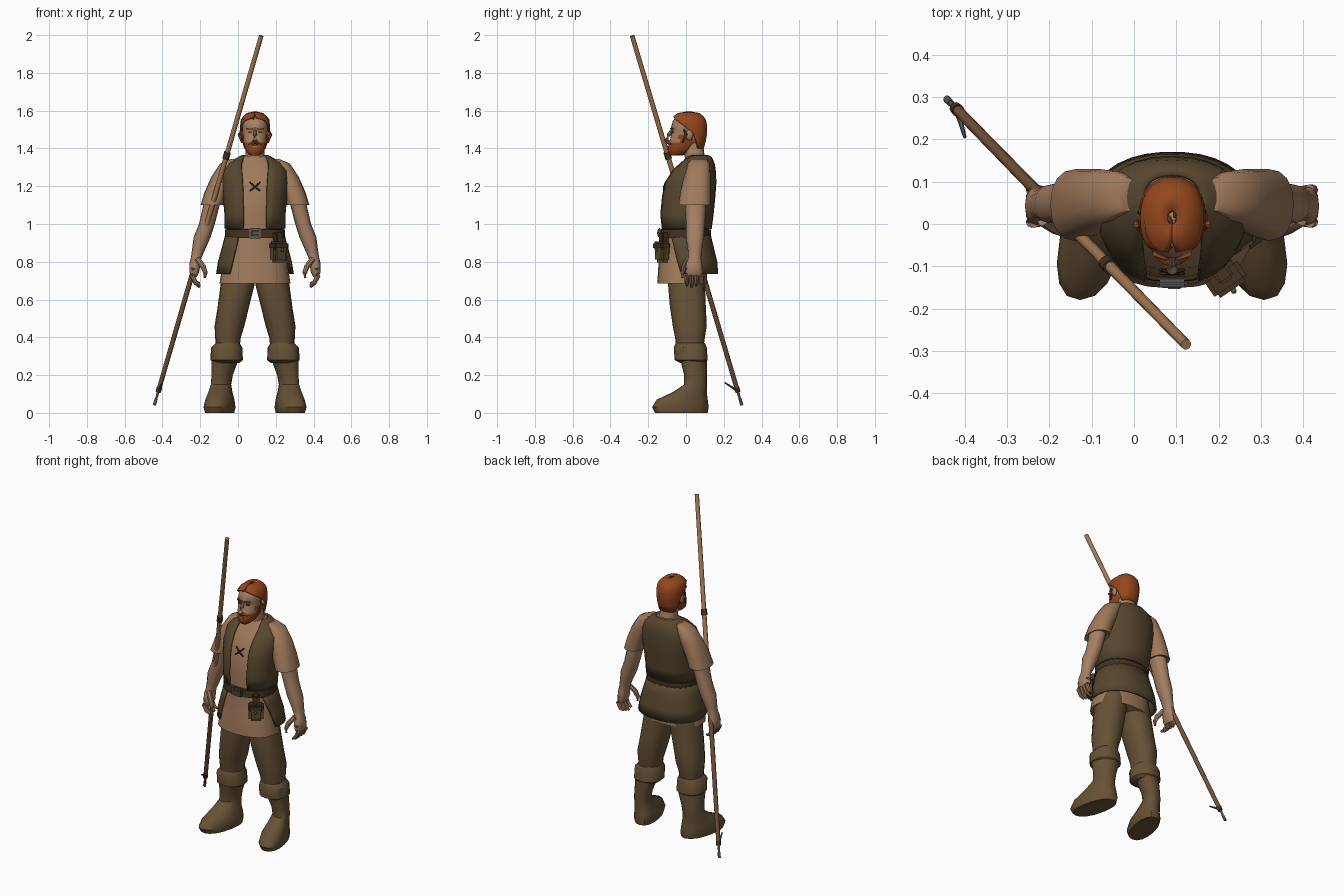
import bpy, bmesh, math, random
from mathutils import Vector, Matrix

if "Cube" in bpy.data.objects:
    bpy.data.objects.remove(bpy.data.objects["Cube"])

BODY_X = 0.09  # the figure stands a little beside the origin, the staff balances it
SIDES = (("left", 1), ("right", -1))
made = []


def material(name, rgb):
    linear = [(c / 255 / 12.92) if c < 11 else ((c / 255 + 0.055) / 1.055) ** 2.4 for c in rgb]
    mat = bpy.data.materials.new(name)
    mat.use_nodes = True
    mat.diffuse_color = (*linear, 1)
    node = mat.node_tree.nodes["Principled BSDF"]
    node.inputs["Base Color"].default_value = (*linear, 1)
    node.inputs["Roughness"].default_value = 0.9
    return mat


LINEN = material("linen", (160, 122, 92))
SKIN = material("skin", (166, 128, 101))
VEST = material("olive_leather", (88, 71, 46))
CLOTH = material("brown_cloth", (103, 81, 54))
DARK = material("dark_leather", (66, 50, 33))
HAIR = material("rust_hair", (148, 70, 28))
STRAND = material("dark_hair", (92, 42, 18))
POLE = material("pale_wood", (166, 122, 84))
POLE_DARK = material("worn_wood", (112, 82, 57))
STEEL = material("steel", (88, 86, 83))


def build(name, strips, mat, closed=True, cap=True):
    """Skin each list of rings into one mesh object."""
    bm = bmesh.new()
    for rings in strips:
        rows = [[bm.verts.new(p) for p in ring] for ring in rings]
        n = len(rows[0])
        for low, high in zip(rows, rows[1:]):
            for i in range(n if closed else n - 1):
                j = (i + 1) % n
                bm.faces.new((low[i], low[j], high[j], high[i]))
        if closed and cap:
            bm.faces.new(rows[0])
            bm.faces.new(rows[-1])
    return finish(name, bm, mat)


def finish(name, bm, mat):
    bmesh.ops.recalc_face_normals(bm, faces=bm.faces)
    bmesh.ops.translate(bm, verts=bm.verts, vec=(BODY_X, 0, 0))
    mesh = bpy.data.meshes.new(name)
    bm.to_mesh(mesh)
    bm.free()
    mesh.materials.append(mat)
    obj = bpy.data.objects.new(name, mesh)
    bpy.context.collection.objects.link(obj)
    made.append(obj)
    return obj


def loft(name, sections, mat, side=1, n=16, shear=0):
    """Sections: height, centre, front, back, half width, then optional left and right openings."""
    rings, is_open = [], len(sections[0]) > 5
    for z, centre, front, back, half, *gap in sections:
        start, end = (gap[0], math.tau - gap[-1]) if is_open else (0, math.tau)
        ring = []
        for i in range(n):
            a = start + (end - start) * i / (n - 1 if is_open else n)
            s, c = (math.copysign(abs(f(a)) ** 0.88, f(a)) for f in (math.sin, math.cos))
            y = (front + back) / 2 - (back - front) / 2 * c
            ring.append((side * (centre + half * s + shear * (0.06 - y)), y, z))
        rings.append(ring)
    obj = build(name, [rings], mat, closed=not is_open)
    if is_open:
        shell = obj.modifiers.new("thickness", "SOLIDIFY")
        shell.thickness, shell.offset = 0.012, 0
    return obj


def tube_rings(points, radii, n=8):
    points = [Vector(p) for p in points]
    rings = []
    for i, p in enumerate(points):
        d = points[min(i + 1, len(points) - 1)] - points[max(i - 1, 0)]
        turn = d.to_track_quat("Z", "Y")
        rings.append([p + turn @ Vector((radii[i] * math.cos(math.tau * k / n),
                                         radii[i] * math.sin(math.tau * k / n), 0)) for k in range(n)])
    return rings


def box(name, centre, size, mat, yaw=0, bevel=0.006):
    bm = bmesh.new()
    bmesh.ops.create_cube(bm, size=1)
    if bevel:
        bmesh.ops.scale(bm, vec=size, verts=bm.verts)
        bmesh.ops.bevel(bm, geom=bm.edges[:], offset=bevel, segments=2, affect="EDGES")
    else:
        bmesh.ops.scale(bm, vec=size, verts=bm.verts)
    bm.transform(Matrix.Translation(centre) @ Matrix.Rotation(yaw, 4, "Z"))
    return finish(name, bm, mat)


def ball(name, centre, size, mat):
    bm = bmesh.new()
    bmesh.ops.create_icosphere(bm, subdivisions=2, radius=1)
    bm.transform(Matrix.Translation(centre) @ Matrix.Diagonal((*size, 1)))
    return finish(name, bm, mat)


# Legs, boots, arms and hands, mirrored about the body
for label, s in SIDES:
    loft(label + "_boot", [
        (0, .17, -.165, .115, .07), (.03, .17, -.18, .12, .077), (.07, .17, -.155, .115, .07),
        (.11, .175, -.07, .11, .06), (.15, .178, -.01, .112, .052), (.2, .172, -.01, .112, .055),
        (.28, .155, -.03, .11, .07)], CLOTH, s, shear=.2)
    loft(label + "_boot_cuff", [
        (.265, .15, -.03, .1, .068), (.28, .15, -.06, .115, .086), (.345, .15, -.065, .11, .083),
        (.37, .145, -.055, .1, .064)], CLOTH, s)
    loft(label + "_trouser_leg", [
        (.33, .145, -.05, .09, .062), (.4, .143, -.058, .1, .068), (.46, .135, -.07, .11, .079),
        (.56, .115, -.085, .105, .083), (.68, .092, -.095, .1, .09), (.8, .075, -.09, .1, .08)], CLOTH, s)
    loft(label + "_sleeve", [
        (1.345, .105, .03, .11, .02), (1.32, .135, .01, .125, .05), (1.25, .17, -.01, .13, .061),
        (1.17, .205, -.03, .13, .062), (1.1, .228, -.04, .13, .06), (1.108, .228, -.02, .115, .045)],
        LINEN, s)
    loft(label + "_arm", [
        (1.16, .22, -.01, .1, .045), (1.08, .235, -.005, .105, .043), (1, .255, 0, .1, .042),
        (.93, .28, 0, .095, .045), (.86, .3, .01, .085, .034), (.82, .312, .012, .08, .028),
        (.79, .318, 0, .085, .03), (.745, .322, -.005, .09, .026), (.72, .322, .005, .08, .014)],
        SKIN, s, n=12)
    fingers = []
    for k in range(4):
        y = .005 + .025 * k
        tip = .665 + .01 * abs(k - 1)
        fingers.append(tube_rings([(s * .325, y, .765), (s * .332, y, .725), (s * .315, y, .69),
                                   (s * .292, y, tip)], (.014, .014, .012, .007)))
    fingers.append(tube_rings([(s * .305, .01, .815), (s * .275, -.01, .775), (s * .262, -.018, .74),
                               (s * .266, -.02, .715)], (.016, .015, .012, .007)))
    build(label + "_fingers", fingers, SKIN)

# Tunic under the vest
loft("tunic", [
    (.685, 0, -.152, .11, .188), (.8, 0, -.145, .115, .17), (.95, 0, -.12, .11, .14),
    (1.05, 0, -.127, .125, .142), (1.2, 0, -.107, .135, .155), (1.28, 0, -.065, .135, .148),
    (1.33, 0, -.015, .125, .1), (1.36, 0, 0, .11, .06)], LINEN, n=24)

# Vest, its tail below the belt, and the belt
loft("vest", [
    (.975, 0, -.13, .13, .155, .36), (1.05, 0, -.138, .14, .156, .35), (1.15, 0, -.128, .15, .165, .34),
    (1.22, 0, -.112, .155, .17, .34), (1.28, 0, -.075, .152, .166, .38), (1.32, 0, -.035, .146, .14, .48),
    (1.35, 0, 0, .132, .085, .75), (1.36, 0, .012, .115, .066, 1)], VEST, n=25)
loft("vest_tail", [
    (.96, 0, -.125, .122, .148, .9, .53), (.88, 0, -.14, .14, .168, 1.15, .58),
    (.8, 0, -.152, .16, .19, 1.3, .62), (.735, 0, -.15, .165, .2, 1.4, .68)], VEST, n=24)
loft("belt", [
    (.925, 0, -.12, .11, .14), (.927, 0, -.138, .132, .16), (.97, 0, -.136, .132, .158),
    (.975, 0, -.12, .11, .14)], DARK, n=24)
box("buckle", (0, -.14, .952), (.072, .018, .056), STEEL)
box("buckle_centre", (0, -.148, .952), (.044, .006, .03), DARK, bevel=0)
box("buckle_bar", (.005, -.151, .952), (.03, .005, .01), STEEL, bevel=0)

# Pouch hung at the front left of the belt
box("pouch", (.125, -.125, .85), (.085, .055, .105), VEST, yaw=.6, bevel=.014)
box("pouch_flap", (.127, -.13, .885), (.092, .06, .045), DARK, yaw=.6, bevel=.01)
box("pouch_strap", (.12, -.118, .925), (.04, .04, .06), DARK, yaw=.6)
ball("pouch_button", (.146, -.158, .862), (.007, .007, .009), STEEL)

# Crossed lace on the chest
build("chest_lace", [tube_rings([(-.028 * s, -.117, 1.175), (0, -.116, 1.197), (.028 * s, -.108, 1.222)],
                                (.004, .006, .004), 6) for _, s in SIDES], DARK)

# Head with the beard chosen by face position
loft("neck", [(1.31, 0, -.01, .115, .065), (1.35, 0, -.005, .1, .052), (1.43, 0, -.02, .09, .05)], SKIN)
head = loft("head", [
    (1.362, 0, -.082, -.02, .025), (1.378, 0, -.096, .02, .044), (1.4, 0, -.097, .045, .054),
    (1.432, 0, -.09, .07, .061), (1.45, 0, -.083, .08, .064), (1.475, 0, -.078, .088, .066),
    (1.495, 0, -.073, .095, .067), (1.51, 0, -.08, .097, .068), (1.545, 0, -.07, .095, .065),
    (1.57, 0, -.05, .08, .05), (1.583, 0, -.015, .05, .025)], SKIN, n=24)
head.data.materials.append(HAIR)
for face in head.data.polygons:
    jaw = face.center.z < 1.435 and face.center.y < .04
    sideburn = face.center.z < 1.48 and -.035 < face.center.y < .03
    face.material_index = int(jaw or sideburn)
build("nose", [tube_rings([(0, -.074, 1.5), (0, -.092, 1.47), (0, -.106, 1.445), (0, -.09, 1.435)],
                          (.006, .011, .014, .009))], SKIN)
build("moustache", [tube_rings([(-.036, -.078, 1.422), (0, -.097, 1.434), (.036, -.078, 1.422)],
                               (.005, .011, .005))], HAIR)
box("mouth", (0, -.0985, 1.411), (.034, .006, .008), SKIN, bevel=0)
for label, s in SIDES:
    ball(label + "_ear", (s * .073, .018, 1.472), (.011, .02, .03), SKIN)
    box(label + "_eye", (s * .027, -.0705, 1.486), (.02, .008, .008), DARK, yaw=s * .3, bevel=0)
    box(label + "_brow", (s * .029, -.074, 1.505), (.034, .012, .009), HAIR, yaw=s * .3, bevel=.002)

# Hair cap, then loose locks scattered over it
loft("hair_cap", [
    (1.4, 0, -.03, .088, .058, 2.1), (1.44, 0, -.06, .099, .068, 1.95), (1.48, 0, -.075, .106, .073, 1.75),
    (1.52, 0, -.08, .106, .074, 1.35), (1.55, 0, -.077, .1, .07, .8), (1.565, 0, -.065, .09, .06, .1),
    (1.582, 0, -.04, .07, .04, 0), (1.589, 0, 0, .03, .01, 0)], HAIR, n=24)
random.seed(7)
locks = {"hair_locks": (HAIR, []), "dark_locks": (STRAND, [])}
centre, radii = Vector((0, .013, 1.492)), Vector((.077, .094, .098))
while len(locks["dark_locks"][1]) < 40:
    d = Vector((random.gauss(0, 1), random.gauss(0, 1), random.gauss(.4, 1))).normalized()
    if d.z < -.75 or (d.y < .1 and d.z < .62 + .1 * abs(d.x)):
        continue
    swing = d.cross(Vector((random.gauss(0, 1), random.gauss(0, 1), random.gauss(0, 1)))).normalized()
    path = [centre + (d + swing * t).normalized() * radii for t in (-.22, 0, .22)]
    strip = tube_rings(path, (.002, .005, .001), 5)
    locks[random.choice(list(locks))][1].append(strip)
for name, (mat, strips) in locks.items():
    build(name, strips, mat)
for label, s in SIDES:
    build(label + "_side_lock", [tube_rings([(s * .07, -.01, 1.5), (s * .082, .0, 1.475), (s * .07, -.02, 1.43)],
                                            (.006, .01, .004), 6)], HAIR)

# Long staff leaning through the right hand, with a steel spike and barb
TOP, FOOT = Vector((.123 - BODY_X, -.285, 1.996)), Vector((-.42 - BODY_X, .272, .12))


def on_staff(z):
    return FOOT.lerp(TOP, (z - FOOT.z) / (TOP.z - FOOT.z))


def staff_part(name, low, high, r_low, r_high, mat):
    build(name, [tube_rings([on_staff(low), on_staff(high)], (r_low, r_high), 12)], mat)


staff_part("staff_upper", .95, TOP.z, .014, .0125, POLE)
staff_part("staff_lower", FOOT.z, .95, .0125, .014, POLE_DARK)
staff_part("staff_collar", 1.345, 1.38, .018, .018, DARK)
staff_part("staff_ferrule", .11, .135, .014, .015, DARK)
staff_part("staff_spike", .07, .12, .006, .008, STEEL)
staff_part("spike_tip", .042, .075, .009, .008, STEEL)
build("staff_barb", [tube_rings([on_staff(.115), (-.41 - BODY_X, .24, .138), (-.4 - BODY_X, .205, .16)],
                                (.007, .006, .004), 6)], STEEL)

# Smooth shading with crisp edges
bpy.ops.object.select_all(action="DESELECT")
for obj in made:
    obj.select_set(True)
bpy.context.view_layer.objects.active = head
bpy.ops.object.shade_smooth_by_angle(angle=math.radians(40))
